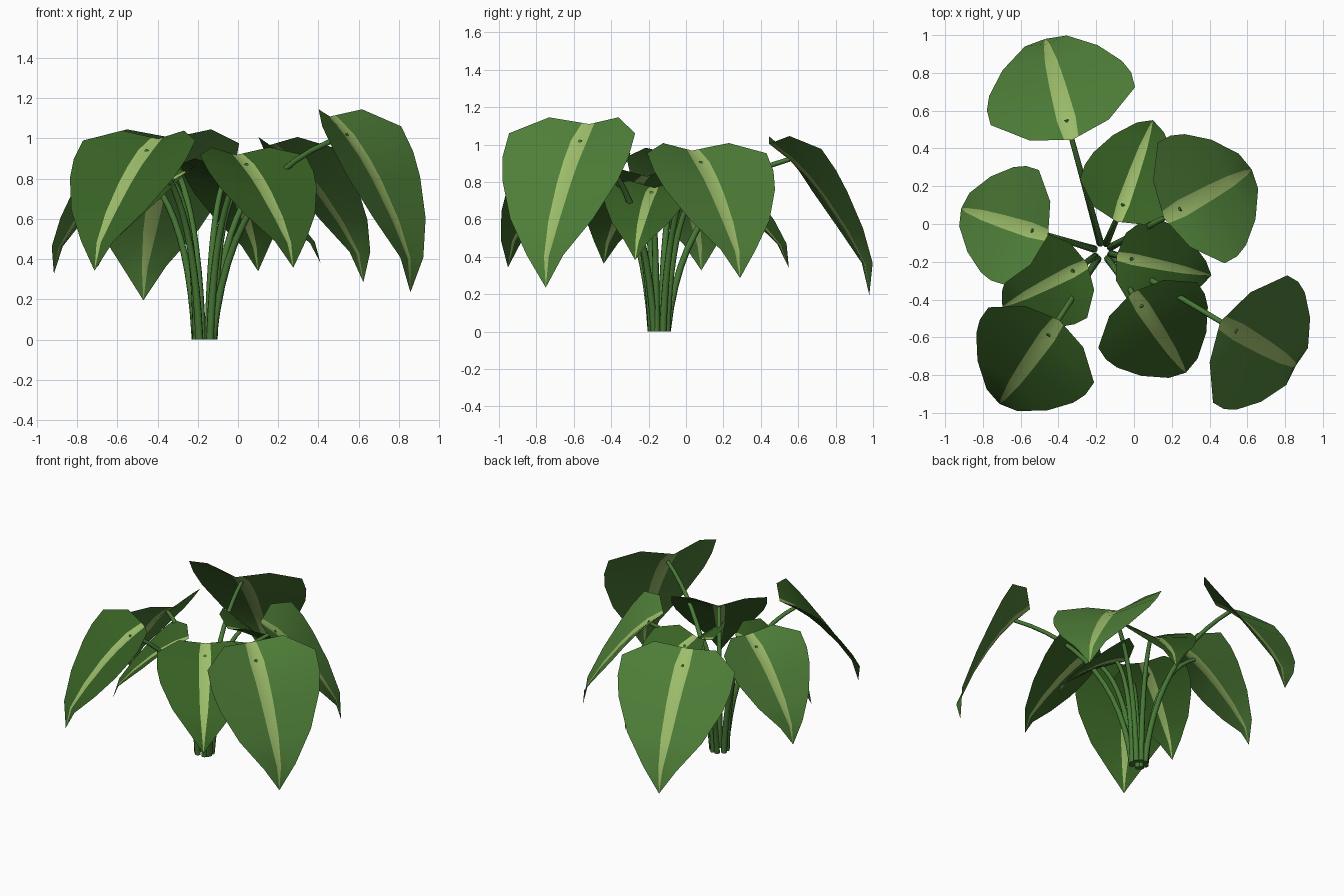
import bpy
from mathutils import Vector

if "Cube" in bpy.data.objects:
    bpy.data.objects.remove(bpy.data.objects["Cube"])


def mat(name, rgb):
    m = bpy.data.materials.new(name)
    m.diffuse_color = (*rgb, 1)
    m.use_nodes = True
    m.node_tree.nodes["Principled BSDF"].inputs["Base Color"].default_value = m.diffuse_color
    return m


BRIGHT = mat("bright leaf green", (.078, .212, .040))
DARK = mat("deep leaf green", (.040, .124, .018))
RIB = mat("pale midrib green", (.335, .510, .145))
STEM = mat("stem green", (.063, .190, .036))

CROWN = Vector((-.166, -.146, 0))

# leaf stations: (midrib along, midrib lift, edge along, edge lift, edge width, stripe share)
# lengths are shares of the attach-to-tip chord, widths are shares of the half width
STATIONS = [
    (-.151, -.058, -.159, .023, .55, .18),
    (0.0, 0.0, -.009, .111, 1.0, .13),
    (.160, .042, .155, .122, 1.0, .12),
    (.320, .066, .315, .122, .92, .12),
    (.579, .082, .579, .116, .66, .13),
    (.820, .072, .821, .094, .29, .13),
]

# oldest to youngest leaf: attach point, tip, half width, material
LEAVES = [
    ((.543, -.567, 1.013), (.857, -.750, .235), .390, BRIGHT),
    ((-.357, .550, .920), (-.470, .980, .195), .395, BRIGHT),
    ((-.455, -.590, .935), (-.713, -.952, .343), .343, DARK),
    ((.246, .080, .900), (.623, .289, .286), .365, BRIGHT),
    ((-.542, -.034, .885), (-.915, .082, .327), .317, BRIGHT),
    ((.043, -.438, .866), (.275, -.787, .358), .314, DARK),
    ((-.058, .105, .815), (.100, .550, .340), .260, DARK),
    ((-.325, -.250, .790), (-.697, -.440, .363), .255, DARK),
    ((-.010, -.186, .740), (.410, -.272, .382), .235, DARK),
]


def make_leaf(name, attach, tip, half, green):
    attach, tip = Vector(attach), Vector(tip)
    chord = tip - attach
    size = chord.length
    along = chord.normalized()
    side = Vector((-along.y, along.x, 0)).normalized()
    lift = along.cross(side)
    if lift.z < 0:
        lift = -lift
    verts, faces, mats = [], [], []
    for ma, ml, ea, el, w, share in STATIONS:
        rib = attach + size * (ma * along + ml * lift)
        edges = [attach + size * (ea * along + el * lift) + s * w * half * side for s in (-1, 1)]
        verts += [edges[0], rib.lerp(edges[0], share), rib, rib.lerp(edges[1], share), edges[1]]
    verts.append(tip)
    last = len(verts) - 1
    n = len(STATIONS)
    for i in range(n):
        for j in range(4):
            a = i * 5 + j
            faces.append((a, a + 1, last) if i == n - 1 else (a, a + 1, a + 6, a + 5))
            mats.append(1 if j in (1, 2) else 0)     # inner strips are the pale midrib
    me = bpy.data.meshes.new(name)
    me.from_pydata(verts, [], faces)
    me.materials.append(green)
    me.materials.append(RIB)
    me.polygons.foreach_set("material_index", mats)
    me.polygons.foreach_set("use_smooth", [True] * len(faces))
    me.update()
    # normals face the upper side
    if sum(p.normal.dot(lift) for p in me.polygons) < 0:
        me.flip_normals()
    bpy.context.collection.objects.link(bpy.data.objects.new(name, me))


def make_stem(name, attach):
    # tapered tube of eight sides along a quadratic arc
    attach = Vector(attach)
    out = Vector((attach.x - CROWN.x, attach.y - CROWN.y, 0))
    reach = out.length
    out.normalize()
    across = Vector((-out.y, out.x, 0))
    base = CROWN + out * .047
    ctrl = CROWN + out * (.047 + .13 * (reach - .047)) + Vector((0, 0, .84 * attach.z))
    end = attach + (attach - ctrl).normalized() * .003
    steps, sides = 12, 8
    verts, faces = [], []
    for k in range(steps + 1):
        t = k / steps
        p = (1 - t) ** 2 * base + 2 * t * (1 - t) * ctrl + t * t * end
        tangent = ((1 - t) * (ctrl - base) + t * (end - ctrl)).normalized()
        if k == 0:
            tangent = Vector((0, 0, 1))      # flat foot on the ground
        up = tangent.cross(across)
        r = .020 * (1 - .35 * t)
        for s in range(sides):
            turn = Vector((r, 0)).to_2d()
            turn.rotate(Matrix.Rotation(2 * pi * s / sides, 2))
            verts.append(p + across * turn.x + up * turn.y)
    for k in range(steps):
        for s in range(sides):
            a, b = k * sides + s, k * sides + (s + 1) % sides
            faces.append((a, a + sides, b + sides, b))
    faces.append(tuple(range(sides)))
    faces.append(tuple(reversed(range(steps * sides, (steps + 1) * sides))))
    me = bpy.data.meshes.new(name)
    me.from_pydata(verts, [], faces)
    me.materials.append(STEM)
    me.polygons.foreach_set("use_smooth", [len(f) == 4 for f in faces])
    bm = bmesh.new()
    bm.from_mesh(me)
    bmesh.ops.recalc_face_normals(bm, faces=bm.faces)
    bm.to_mesh(me)
    bm.free()
    bpy.context.collection.objects.link(bpy.data.objects.new(name, me))


import bmesh
from math import pi
from mathutils import Matrix

for i, (attach, tip, half, green) in enumerate(LEAVES, 1):
    make_leaf(f"leaf_{i}", attach, tip, half, green)
    make_stem(f"leaf_stem_{i}", attach)
